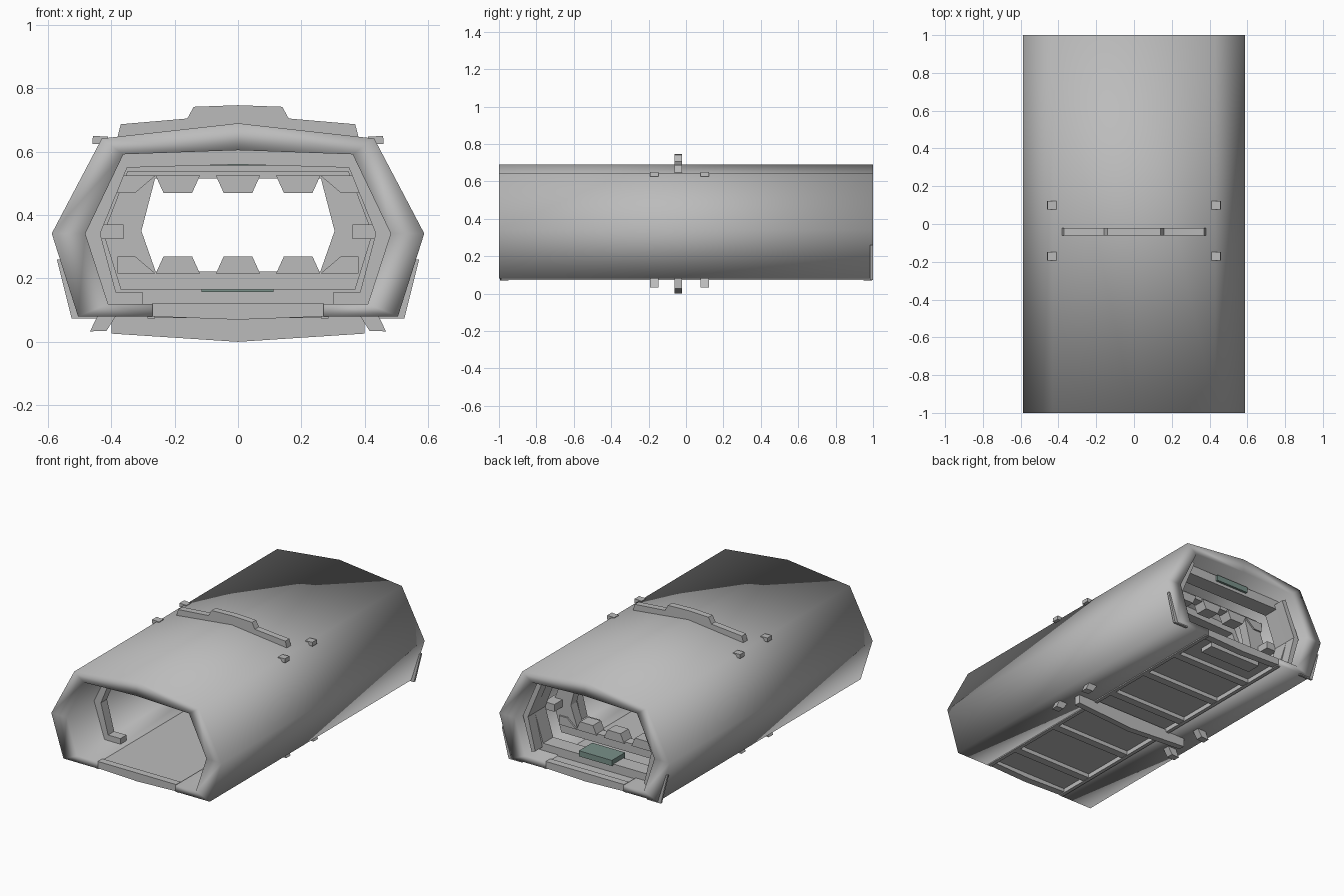
import bpy, bmesh, math

if "Cube" in bpy.data.objects:
    bpy.data.objects.remove(bpy.data.objects["Cube"])


def material(name, rgb):
    m = bpy.data.materials.new(name)
    m.diffuse_color = (*rgb, 1)
    m.use_nodes = True
    m.node_tree.nodes["Principled BSDF"].inputs["Base Color"].default_value = m.diffuse_color
    return m


GREY = material("hull grey", (0.50, 0.50, 0.50))
TEAL = material("lamp teal", (0.19, 0.28, 0.25))


def finish(name, bm, mat, angle=None):
    bmesh.ops.recalc_face_normals(bm, faces=bm.faces)
    me = bpy.data.meshes.new(name)
    bm.to_mesh(me)
    bm.free()
    me.materials.append(mat)
    ob = bpy.data.objects.new(name, me)
    bpy.context.collection.objects.link(ob)
    if angle == "all":
        me.shade_smooth()
    return ob


def mirror(half):
    """Right half from floor to roof centre -> full path, right to left."""
    return half + [(-x, z) for x, z in reversed(half) if x > 0]


def band(name, outer, inner, y0, y1, closed=False, mat=GREY, smooth=None):
    """Solid between two matching paths in the xz plane, extruded along y."""
    bm = bmesh.new()
    rows = [[bm.verts.new((x, y, z)) for x, z in path]
            for path, y in ((outer, y0), (outer, y1), (inner, y1), (inner, y0))]
    n = len(outer)
    for i in range(n if closed else n - 1):
        j = (i + 1) % n
        for k in range(4):
            a, b = rows[k], rows[(k + 1) % 4]
            bm.faces.new((a[i], a[j], b[j], b[i]))
    if not closed:
        bm.faces.new([r[0] for r in rows])
        bm.faces.new([r[-1] for r in rows])
    return finish(name, bm, mat, smooth)


def prism(name, pts, y0, y1, mat=GREY):
    """Polygon in the xz plane, extruded along y."""
    bm = bmesh.new()
    f = bm.faces.new([bm.verts.new((x, y0, z)) for x, z in pts])
    new = bmesh.ops.extrude_face_region(bm, geom=[f])["geom"]
    bmesh.ops.translate(bm, vec=(0, y1 - y0, 0),
                        verts=[v for v in new if isinstance(v, bmesh.types.BMVert)])
    return finish(name, bm, mat)


def box(name, x0, x1, y0, y1, z0, z1, mat=GREY):
    return prism(name, [(x0, z0), (x1, z0), (x1, z1), (x0, z1)], y0, y1, mat)


# Outer hull: thick shell, open along the middle of the underside
outer = mirror([(0.27, 0.08), (0.505, 0.08), (0.588, 0.342), (0.43, 0.642), (0, 0.69)])
inner = mirror([(0.27, 0.12), (0.41, 0.12), (0.482, 0.342), (0.362, 0.592), (0, 0.605)])
band("hull", outer, inner, -1, 1, smooth="all")

# Floor panel set into the underside, with cross beams and end sills
box("floor_panel", -0.28, 0.28, -0.985, 0.985, 0.10, 0.112)
for y in (-0.75, -0.40, 0.12, 0.42, 0.70):
    box("floor_beam", -0.27, 0.27, y - 0.025, y + 0.025, 0.075, 0.105)
for s in (-1, 1):
    prism("end_sill", [(-0.27, 0.08), (0, 0.07), (0.27, 0.08), (0.27, 0.122), (-0.27, 0.122)],
          s * 0.995, s * 0.95)
    box("floor_rail", s * 0.262, s * 0.285, -0.99, 0.99, 0.073, 0.10)
box("floor_hatch", -0.18, 0.18, 0.83, 0.92, 0.072, 0.105)

# Wall and ceiling ribs
rib_out = mirror([(0.30, 0.11), (0.42, 0.11), (0.49, 0.342), (0.368, 0.597), (0, 0.612)])
rib_in = mirror([(0.30, 0.155), (0.385, 0.155), (0.435, 0.342), (0.35, 0.55), (0, 0.56)])
for y in (-0.70, -0.1, 0.45):
    band("wall_rib", rib_out, rib_in, y - 0.03, y + 0.03)

# Doorway frames near the back end
loop_out = mirror([(0.39, 0.11), (0.482, 0.342), (0.364, 0.594)])
mid_loop = mirror([(0.37, 0.165), (0.425, 0.342), (0.35, 0.537)])
low_loop = mirror([(0.26, 0.222), (0.305, 0.35), (0.262, 0.515)])
band("door_frame", loop_out, mid_loop, 0.78, 0.88, closed=True)
band("inner_door_frame", mid_loop, low_loop, 0.64, 0.70, closed=True)

# Teeth along the top and bottom of the doorway
for x in (-0.19, 0, 0.19):
    for base, tip in ((0.525, 0.47), (0.215, 0.27)):
        prism("door_tooth", [(x - 0.07, base), (x + 0.07, base), (x + 0.045, tip),
                             (x - 0.045, tip)], 0.63, 0.71)
for s in (-1, 1):
    for base, tip in ((0.525, 0.47), (0.215, 0.27)):
        prism("corner_tooth", [(s * 0.26, base), (s * 0.38, base), (s * 0.38, tip),
                               (s * 0.325, tip)], 0.63, 0.71)
    # Wall handles
    box("wall_block", s * 0.362, s * 0.435, 0.58, 0.78, 0.325, 0.37)
    # Slanted wall brackets by the back opening
    prism("wall_bracket", [(s * 0.40, 0.13), (s * 0.46, 0.342), (s * 0.36, 0.575),
                           (s * 0.335, 0.56), (s * 0.425, 0.342), (s * 0.375, 0.14)],
          0.88, 0.95)
    # Thin skirt on the lower back corner
    prism("corner_skirt", [(s * 0.43, 0.073), (s * 0.525, 0.073), (s * 0.572, 0.26),
                           (s * 0.55, 0.26), (s * 0.50, 0.09), (s * 0.43, 0.09)],
          0.985, 0.999)

# Lamps
for z in (0.556, 0.158):
    box("lamp", -0.115, 0.112, 0.765, 0.895, z, z + 0.035, TEAL)

# Cross bars outside, above and below
bar_top = mirror([(0.385, 0.63), (0.37, 0.687), (0.16, 0.705), (0.14, 0.742), (0, 0.747)])
prism("roof_bar", bar_top, -0.062, -0.022)
bar_low = [(-0.40, 0.09), (-0.40, 0.026), (0, 0.0), (0.40, 0.026), (0.40, 0.09)]
prism("keel_bar", bar_low, -0.062, -0.022)

# Clips on the roof edge and pegs under the hull
for s in (-1, 1):
    for y in (-0.17, 0.10):
        prism("roof_clip", [(s * 0.41, 0.625), (s * 0.46, 0.625), (s * 0.458, 0.65),
                            (s * 0.41, 0.648)], y - 0.022, y + 0.022)
        prism("hull_peg", [(s * 0.38, 0.09), (s * 0.44, 0.09), (s * 0.467, 0.033),
                           (s * 0.415, 0.035)], y - 0.022, y + 0.022)
